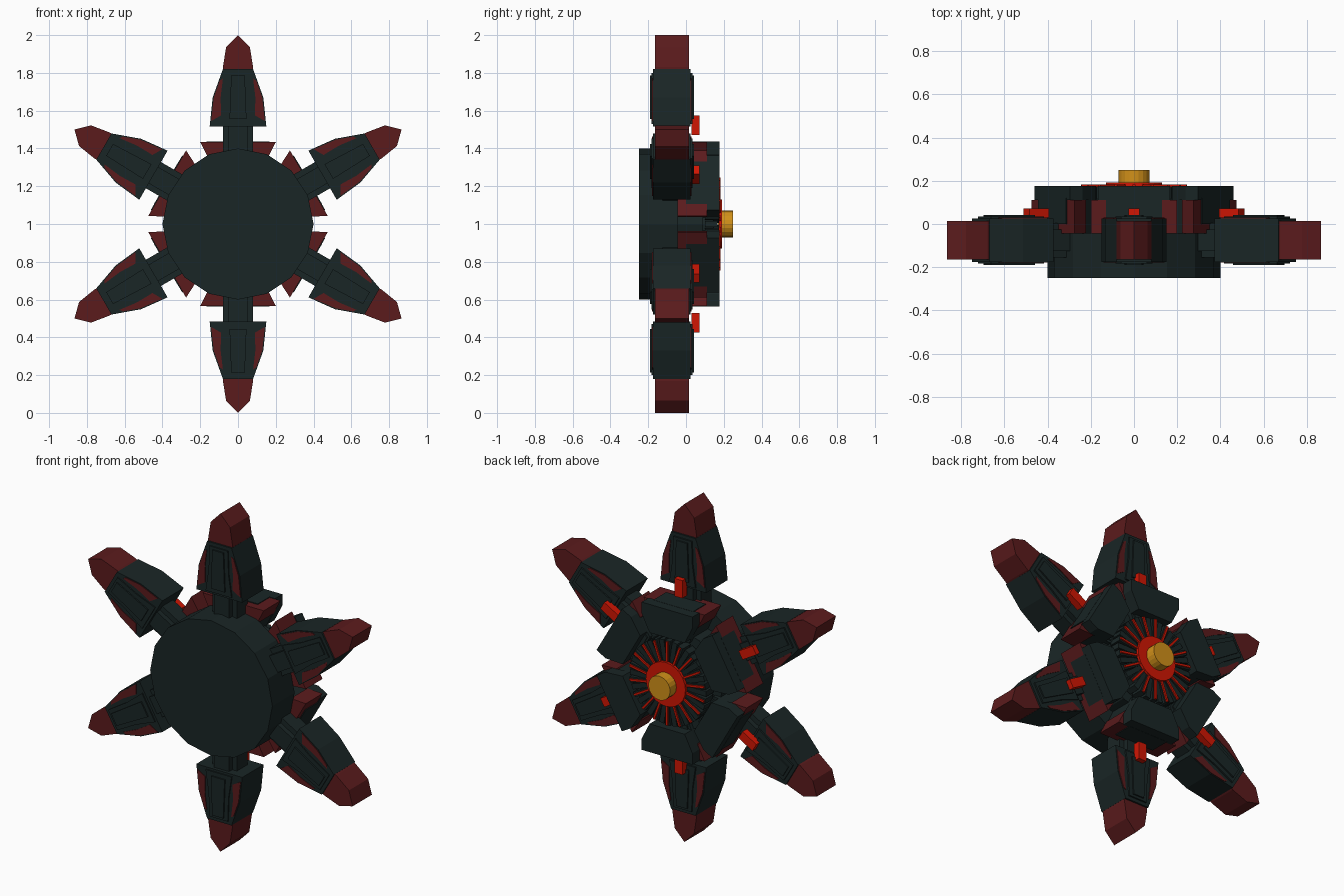
import bpy, bmesh, math

if "Cube" in bpy.data.objects:
    bpy.data.objects.remove(bpy.data.objects["Cube"])


def material(name, rgb):
    m = bpy.data.materials.new(name)
    m.diffuse_color = (*rgb, 1)
    m.use_nodes = True
    m.node_tree.nodes["Principled BSDF"].inputs["Base Color"].default_value = m.diffuse_color
    return m


DARK = material("dark_slate", (0.010, 0.019, 0.019))
MAROON = material("maroon", (0.105, 0.011, 0.012))
RED = material("bright_red", (0.64, 0.008, 0.001))
GOLD = material("gold", (0.64, 0.28, 0.010))


def prism_mesh(name, pts, y0, y1, mat, bevel=0):
    """Extrude a (sideways, radial) outline along y."""
    bm = bmesh.new()
    face = bm.faces.new([bm.verts.new((t, y0, r)) for t, r in pts])
    out = bmesh.ops.extrude_face_region(bm, geom=[face])
    for v in out["geom"]:
        if isinstance(v, bmesh.types.BMVert):
            v.co.y = y1
    bmesh.ops.recalc_face_normals(bm, faces=bm.faces)
    if bevel:
        # Chamfer only the rim on the back side
        rim = [e for e in bm.edges if all(abs(v.co.y - y1) < 1e-5 for v in e.verts)]
        bmesh.ops.bevel(bm, geom=rim, offset=bevel, segments=1, affect='EDGES')
    me = bpy.data.meshes.new(name)
    bm.to_mesh(me)
    bm.free()
    me.materials.append(mat)
    return me


def around(name, me, count, start=0.0):
    """Repeat one mesh around the central y axis."""
    for k in range(count):
        ob = bpy.data.objects.new(f"{name}_{k + 1}" if count > 1 else name, me)
        ob.location = (0, 0, 1)
        ob.rotation_euler = (0, start + 2 * math.pi * k / count, 0)
        bpy.context.collection.objects.link(ob)


def sym(half):
    """Mirror a half outline given from bottom to top."""
    return half + [(-t, r) for t, r in reversed(half) if t > 0]


def ring(n, radius):
    return [(radius * math.cos(2 * math.pi * i / n), radius * math.sin(2 * math.pi * i / n))
            for i in range(n)]


def part(name, pts, y0, y1, mat, count=6, bevel=0, start=0.0):
    around(name, prism_mesh(name, pts, y0, y1, mat, bevel), count, start)


# Central body
part("front_disc", ring(16, 0.40), -0.25, -0.042, DARK, 1)
part("inner_core", ring(12, 0.30), -0.05, 0.09, DARK, 1)
part("fin_drum", ring(18, 0.21), 0.08, 0.145, DARK, 1)

# Arms: neck, body, raised panel, side inlays and claw tip
part("arm_neck", sym([(0.05, 0.30), (0.05, 0.56)]), -0.155, 0.005, DARK)
part("arm_neck_wide", sym([(0.08, 0.30), (0.08, 0.56)]), -0.125, -0.025, DARK)
part("arm_body", sym([(0.15, 0.517), (0.134, 0.67), (0.08, 0.82)]), -0.175, 0.025, DARK)
part("arm_panel", sym([(0.045, 0.555), (0.036, 0.785)]), -0.19, 0.042, DARK)
part("arm_shoulder", sym([(0.085, 0.53), (0.065, 0.66), (0.06, 0.80)]), -0.182, 0.034, DARK)
inlay = [(0.09, 0.575), (0.142, 0.545), (0.128, 0.67), (0.096, 0.76), (0.080, 0.77), (0.092, 0.67)]
part("arm_inlay_right", inlay, -0.179, 0.029, MAROON)
part("arm_inlay_left", [(-t, r) for t, r in inlay], -0.179, 0.029, MAROON)
part("claw_tip", sym([(0.078, 0.80), (0.08, 0.83), (0.063, 0.935), (0.0, 1.0)]), -0.165, 0.015, MAROON)

# Red pins linking the arms with the rear blocks
part("red_pin", sym([(0.026, 0.47), (0.026, 0.575)]), 0.03, 0.072, RED)

# Rear blocks: dark root, maroon rim, dark outer plate and dark cap
part("block_root", sym([(0.10, 0.24), (0.150, 0.35)]), -0.045, 0.112, DARK)
part("block_rim", sym([(0.155, 0.345), (0.20, 0.433)]), -0.045, 0.112, MAROON)
part("block_plate", sym([(0.09, 0.25), (0.13, 0.438)]), 0.0, 0.12, DARK)
part("block_cap", sym([(0.115, 0.27), (0.166, 0.37), (0.166, 0.437)]), 0.11, 0.177, DARK)

# Hub: radial fins, thin red rays, red disc and gold axle
N = 18
part("dark_fin", sym([(0.012, 0.10), (0.016, 0.25)]), 0.10, 0.168, DARK, N, start=math.pi / N)
part("ray_backing", sym([(0.012, 0.10), (0.016, 0.25)]), 0.10, 0.174, DARK, N)
part("red_ray", sym([(0.006, 0.10), (0.006, 0.247)]), 0.165, 0.183, RED, N)
part("red_disc", ring(24, 0.13), 0.175, 0.191, RED, 1)
part("gold_axle", ring(20, 0.071), 0.17, 0.25, GOLD, 1)
